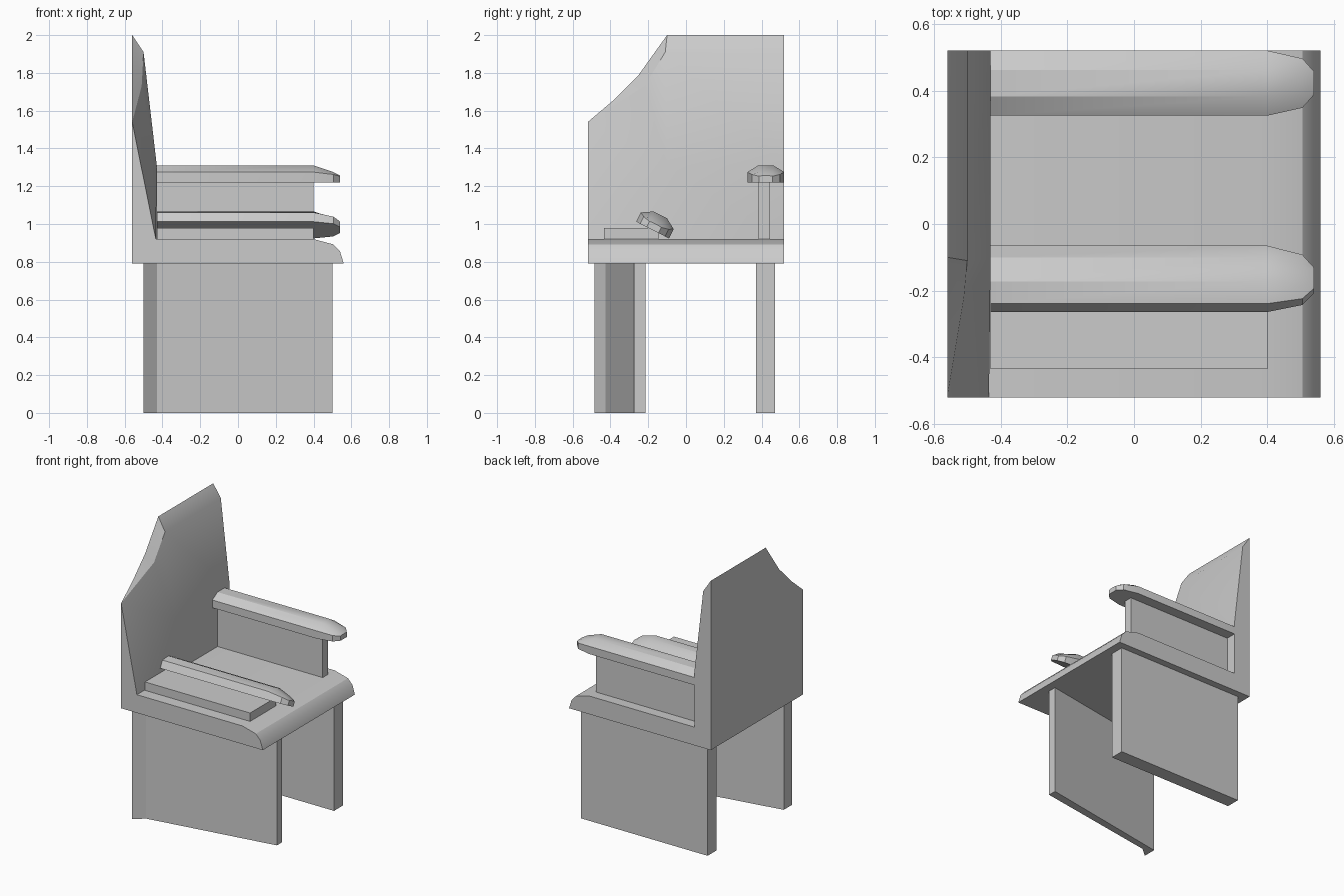
import bpy, bmesh
from math import radians
from mathutils import Matrix

if "Cube" in bpy.data.objects:
    bpy.data.objects.remove(bpy.data.objects["Cube"])


def make(name, verts, faces, smooth=True):
    mesh = bpy.data.meshes.new(name)
    bm = bmesh.new()
    vs = [bm.verts.new(v) for v in verts]
    for f in faces:
        bm.faces.new([vs[i] for i in f])
    bmesh.ops.recalc_face_normals(bm, faces=bm.faces)
    bm.to_mesh(mesh)
    bm.free()
    ob = bpy.data.objects.new(name, mesh)
    bpy.context.collection.objects.link(ob)
    if smooth:
        bpy.ops.object.select_all(action='DESELECT')
        ob.select_set(True)
        bpy.context.view_layer.objects.active = ob
        bpy.ops.object.shade_smooth_by_angle(angle=radians(30))
    return ob


def loft(name, sections, smooth=True):
    """Skin a list of equal-length closed sections and cap both ends."""
    n = len(sections[0])
    verts = [p for s in sections for p in s]
    faces = [tuple(range(n)), tuple(range(len(verts) - n, len(verts)))]
    for r in range(len(sections) - 1):
        for i in range(n):
            j = (i + 1) % n
            faces.append((r * n + i, r * n + j, (r + 1) * n + j, (r + 1) * n + i))
    return make(name, verts, faces, smooth)


def box(name, x, y, z):
    return loft(name, [[(a, y[0], z[0]), (a, y[1], z[0]),
                        (a, y[1], z[1]), (a, y[0], z[1])] for a in x], False)


# Seat slab with rounded front lip
seat = [(-.56, .79), (.56, .79), (.54, .855), (.505, .892), (.40, .92), (-.56, .92)]
loft("seat", [[(x, y, z) for x, z in seat] for y in (-.52, .52)])

# Broken backrest: flat rear outline, tapered front surface
rear = [(.52, .92), (.52, 2), (-.10, 2), (-.25, 1.79), (-.39, 1.65), (-.52, 1.54), (-.52, .92)]
front = [(-.43, .52, .92), (-.43, .52, 1.31), (-.50, .52, 1.91), (-.50, -.11, 1.91),
         (-.51, -.22, 1.73), (-.435, -.52, .92), (-.43, -.10, 1.31)]
A, B, C, D, E, G, H = range(7, 14)
make("backrest", [(-.56, y, z) for y, z in rear] + front, [
    (0, 1, 2, 3, 4, 5, 6),
    (0, A, B, C, 1), (1, C, D, 2), (2, D, E, 3), (3, E, 4), (4, E, 5),
    (5, G, 6), (6, G, A, 0),
    (A, B, H, G), (B, C, D, H), (H, D, E), (H, E, 5), (H, 5, G)])

# Side panel legs: one straight, one twisted with a chipped rear edge
box("left_leg", (-.50, .50), (.37, .47), (0, .79))
twisted = [(-.50, -.485), (-.43, -.425), (.50, -.275), (.50, -.215), (-.50, -.39)]
loft("right_leg", [[(x, y, z) for x, y in twisted] for z in (0, .79)], False)

# Arm panels: one upright, one fallen flat on the seat
box("left_arm_panel", (-.43, .40), (.385, .445), (.92, 1.22))
box("fallen_arm_panel", (-.43, .40), (-.435, -.145), (.92, .98))


def arm_rest(name, y, z, tilt):
    # x, half width, half width of the flat top, side height, top height
    rings = [(-.43, .0975, .04, .055, .09), (.40, .0975, .04, .055, .09),
             (.505, .074, .035, .042, .055), (.54, .035, .02, .033, .036)]
    m = Matrix.Translation((0, y, z)) @ Matrix.Rotation(radians(tilt), 4, 'X')
    ob = loft(name, [[(x, -w, 0), (x, -w, h), (x, -t, top),
                      (x, t, top), (x, w, h), (x, w, 0)] for x, w, t, h, top in rings])
    ob.data.transform(m)


# Arm rests: one in place, one fallen and tilted
arm_rest("left_arm_rest", .4225, 1.22, 0)
arm_rest("fallen_arm_rest", -.177, .968, -27)
